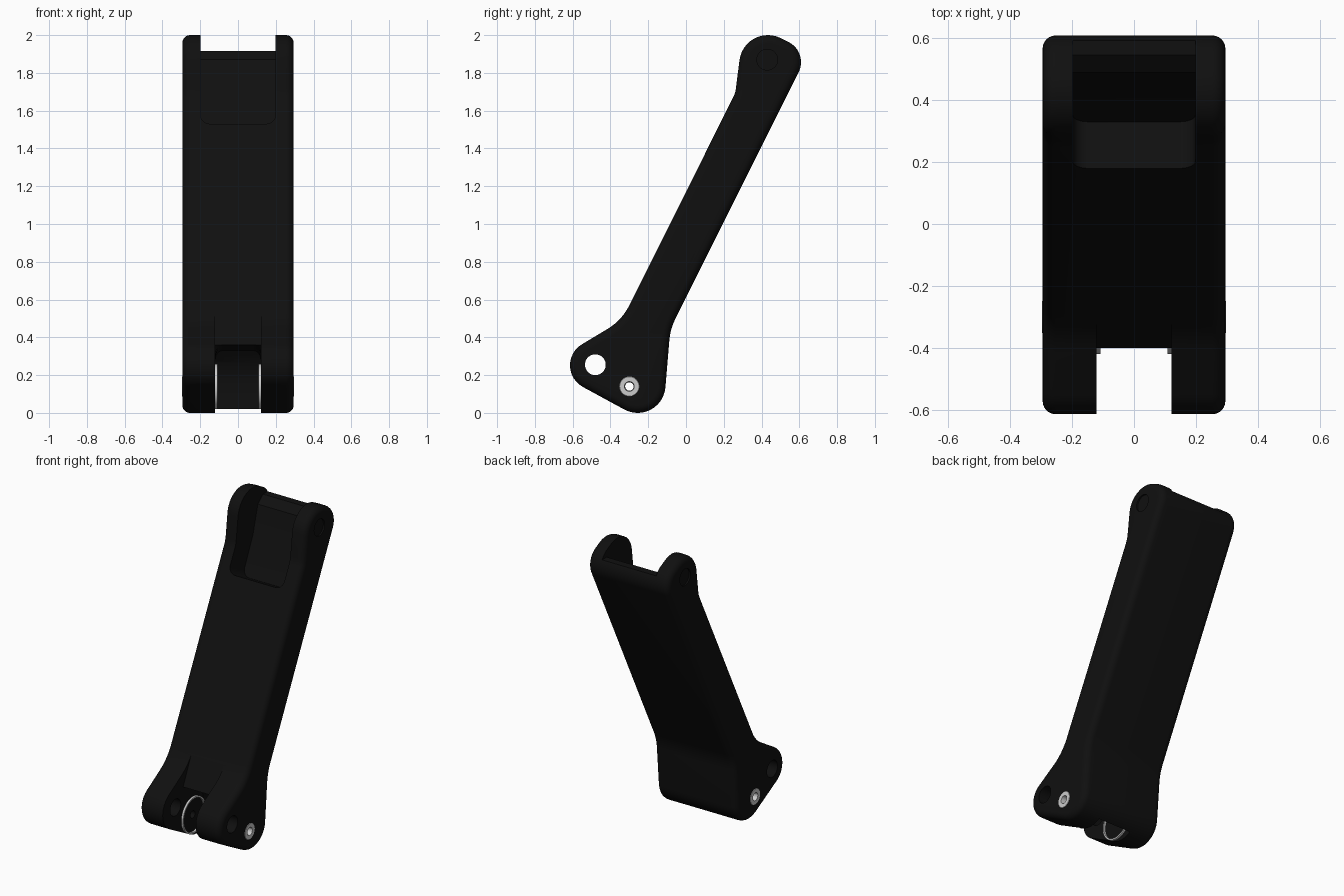
import bpy, bmesh
from math import cos, sin, pi, tan
from mathutils import Vector

cube = bpy.data.objects.get("Cube")
if cube:
    bpy.data.objects.remove(cube, do_unlink=True)


def material(name, level):
    m = bpy.data.materials.new(name)
    m.use_nodes = True
    m.diffuse_color = (level, level, level, 1)
    bsdf = m.node_tree.nodes["Principled BSDF"]
    bsdf.inputs["Base Color"].default_value = (level, level, level, 1)
    bsdf.inputs["Roughness"].default_value = 0.5
    return m


BLACK = material("black plastic", 0.005)
STEEL = material("brushed steel", 0.6)


def make_object(name, bm, mat):
    bmesh.ops.recalc_face_normals(bm, faces=bm.faces)
    mesh = bpy.data.meshes.new(name)
    bm.to_mesh(mesh)
    bm.free()
    mesh.materials.append(mat)
    ob = bpy.data.objects.new(name, mesh)
    bpy.context.collection.objects.link(ob)
    return ob


def smooth(ob):
    bpy.ops.object.select_all(action='DESELECT')
    ob.select_set(True)
    bpy.context.view_layer.objects.active = ob
    bpy.ops.object.shade_smooth_by_angle(angle=0.6)


def rounded(corners, steps=12):
    """Turn (y, z, radius) corners into an outline with arcs."""
    pts = []
    for i, (y, z, r) in enumerate(corners):
        c = Vector((y, z))
        a = (Vector(corners[i - 1][:2]) - c).normalized()
        b = (Vector(corners[(i + 1) % len(corners)][:2]) - c).normalized()
        half = a.angle(b) / 2
        centre = c + (a + b).normalized() * r / sin(half)
        start = c + a * r / tan(half) - centre
        end = c + b * r / tan(half) - centre
        sweep = start.angle(end)
        for k in range(steps + 1):
            t = k / steps
            pts.append(centre + (start * sin((1 - t) * sweep) + end * sin(t * sweep)) / sin(sweep))
    return pts


def inset(pts, d):
    """Move a counterclockwise outline inward by d."""
    moved = []
    for i, p in enumerate(pts):
        t = (pts[(i + 1) % len(pts)] - pts[i - 1]).normalized()
        moved.append(p + Vector((-t.y, t.x)) * d)
    return moved


def loft(rings, closed=False):
    """Skin rings of 3D points; cap the ends unless the tube is closed."""
    bm = bmesh.new()
    rows = [[bm.verts.new(p) for p in ring] for ring in rings]
    pairs = list(zip(rows, rows[1:]))
    if closed:
        pairs.append((rows[-1], rows[0]))
    else:
        bm.faces.new(rows[0][::-1])
        bm.faces.new(rows[-1])
    for a, b in pairs:
        for k in range(len(a)):
            m = (k + 1) % len(a)
            bm.faces.new((a[k], a[m], b[m], b[k]))
    bmesh.ops.recalc_face_normals(bm, faces=bm.faces)
    return bm


def lathe(name, profile, centre, mat, closed=False, n=48):
    """Spin (x, radius) points about an axis along x."""
    angles = [2 * pi * k / n for k in range(n)]
    rings = [[(x, centre[0] + r * cos(a), centre[1] + r * sin(a)) for a in angles] for x, r in profile]
    return make_object(name, loft(rings, closed), mat)


# Slanted arm with rounded lugs at both ends and rounded side rims
outline = rounded([
    (-0.746, 0.246, 0.13), (-0.128, -0.09, 0.147), (-0.083, 0.444, 0.3), (0.65, 1.91, 0.12),
    (0.31, 2.08, 0.152), (0.261, 1.693, 0.15), (-0.34, 0.49, 0.3)])
HALF, RIM, STEPS = 0.295, 0.042, 6
turns = [k / STEPS * pi / 2 for k in range(STEPS + 1)]
layers = [(HALF - RIM * (1 - cos(a)), RIM * (1 - sin(a))) for a in turns]
layers = [(-x, d) for x, d in layers] + layers[::-1]
arm = make_object("arm", loft([[(x, p.x, p.y) for p in inset(outline, d)] for x, d in layers]), BLACK)


def slot(name, pts, half_width, radius):
    """Cutter prism whose first edge is rounded on both sides."""
    bm = loft([[(x, y, z) for y, z in pts] for x in (-half_width, half_width)])
    ends = [[v for v in bm.verts if (v.co.yz - Vector(p)).length < 1e-5] for p in pts[:2]]
    edges = [e for e in bm.edges if any(v in ends[0] for v in e.verts) and any(v in ends[1] for v in e.verts)]
    bmesh.ops.bevel(bm, geom=edges, offset=radius, segments=6, profile=0.5, affect='EDGES')
    return make_object(name, bm, BLACK)


PIVOT, EYE, SCREW = (0.43, 1.87), (-0.48, 0.255), (-0.3, 0.14)
cutters = [
    slot("upper_slot_cutter", [(-0.02, 1.63), (0.33, 1.455), (0.44, 1.69), (0.49, 1.87),
                               (0.545, 1.915), (0.8, 1.915), (0.8, 2.2), (-0.02, 2.2)], 0.198, 0.05),
    slot("lower_slot_cutter", [(-0.40, 0.36), (-0.26, 0.33), (-0.2, 0.26), (-0.175, 0.14), (-0.19, -0.1),
                               (-0.8, -0.1), (-0.8, 0.6), (-0.29, 0.6)], 0.121, 0.04),
    lathe("eye_cutter", [(-0.5, 0.055), (0.5, 0.055)], EYE, BLACK),
    lathe("bolt_cutter", [(-0.5, 0.024), (0.5, 0.024)], SCREW, BLACK)]
for s, side in ((1, "left"), (-1, "right")):
    cutters.append(lathe(side + "_screw_cutter", [(s * 0.25, 0.053), (s * 0.4, 0.053)], SCREW, BLACK))
    cutters.append(lathe(side + "_pivot_cutter", [(s * 0.285, 0.055), (s * 0.4, 0.055)], PIVOT, BLACK))

for c in cutters:
    c.hide_render = True
    mod = arm.modifiers.new(c.name, 'BOOLEAN')
    mod.operation = 'DIFFERENCE'
    mod.solver = 'EXACT'
    mod.object = c

# Bake the cuts and drop the cutters
graph = bpy.context.evaluated_depsgraph_get()
baked = bpy.data.meshes.new_from_object(arm.evaluated_get(graph))
arm.modifiers.clear()
arm.data = baked
for c in cutters:
    bpy.data.objects.remove(c, do_unlink=True)
smooth(arm)

# Hollow steel screws and bearing rings on each side
for s, side in ((1, "left"), (-1, "right")):
    smooth(lathe(side + "_screw", [(s * 0.25, 0.055), (s * 0.293, 0.055), (s * 0.297, 0.051),
                                   (s * 0.297, 0.026), (s * 0.25, 0.022)], SCREW, STEEL, closed=True))
    smooth(lathe(side + "_bearing_ring", [(s * 0.124, 0.12), (s * 0.108, 0.12), (s * 0.108, 0.11),
                                          (s * 0.124, 0.11)], SCREW, STEEL, closed=True))
